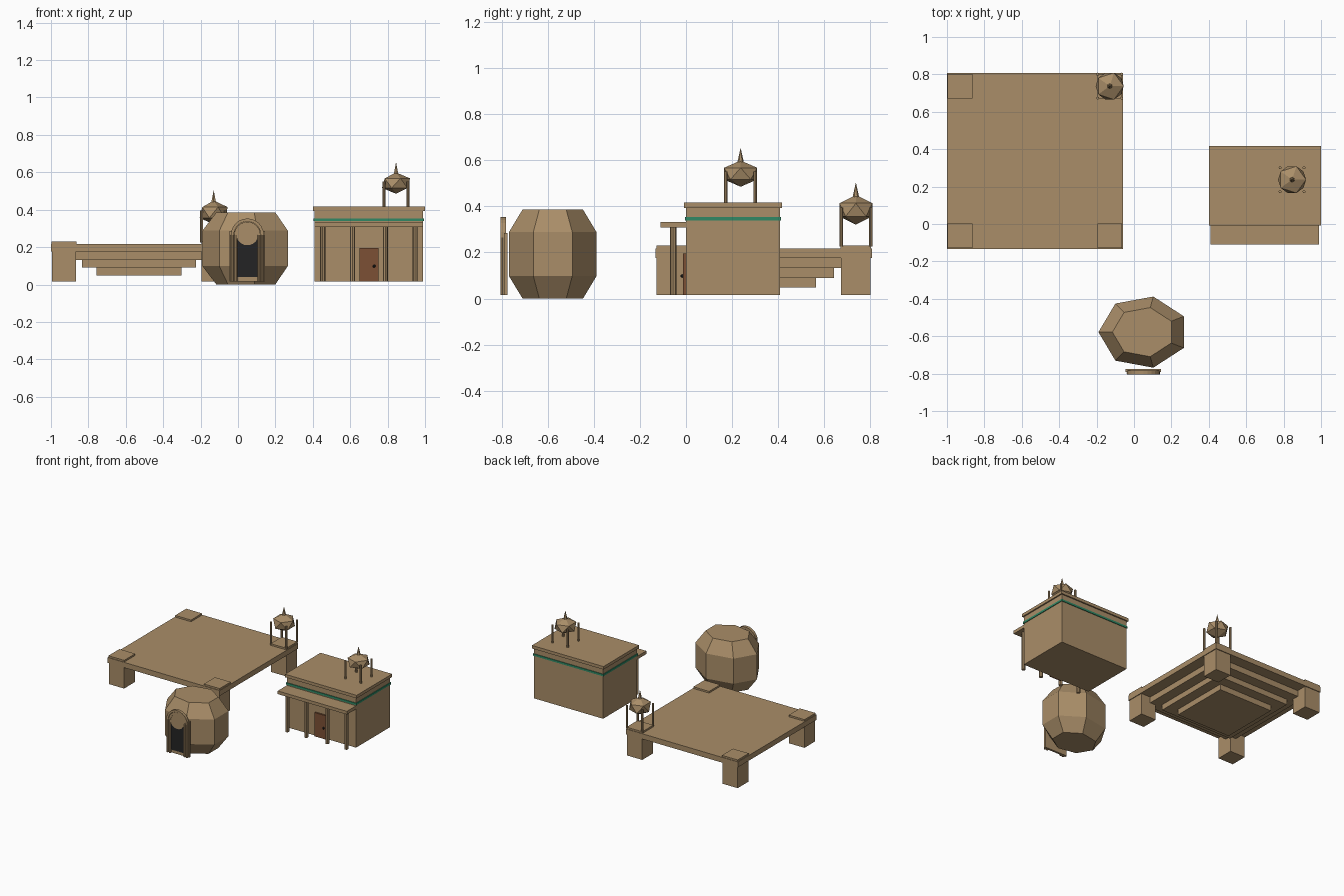
import bpy, bmesh, math
from mathutils import Matrix, Vector

if "Cube" in bpy.data.objects:
    bpy.data.objects.remove(bpy.data.objects["Cube"])


def material(name, rgb):
    m = bpy.data.materials.new(name)
    m.use_nodes = True
    m.diffuse_color = (*rgb, 1)
    m.node_tree.nodes["Principled BSDF"].inputs["Base Color"].default_value = (*rgb, 1)
    return m


SAND = material("sandstone", (0.40, 0.27, 0.14))
GREEN = material("green_trim", (0.03, 0.25, 0.13))
BROWN = material("brown_wood", (0.2, 0.08, 0.035))
BLACK = material("dark_opening", (0.017, 0.017, 0.018))


def finish(name, bm, mat):
    bmesh.ops.recalc_face_normals(bm, faces=bm.faces)
    mesh = bpy.data.meshes.new(name)
    bm.to_mesh(mesh)
    bm.free()
    mesh.materials.append(mat)
    obj = bpy.data.objects.new(name, mesh)
    bpy.context.collection.objects.link(obj)
    return obj


def box(name, x0, x1, y0, y1, z0, z1, mat=SAND):
    bm = bmesh.new()
    centre = Vector((x0 + x1, y0 + y1, z0 + z1)) / 2
    bmesh.ops.create_cube(bm, size=1, matrix=Matrix.Translation(centre)
                          @ Matrix.Diagonal((x1 - x0, y1 - y0, z1 - z0, 1)))
    return finish(name, bm, mat)


def cone(name, x, y, z0, z1, r0, r1, sides=8, mat=SAND):
    bm = bmesh.new()
    bmesh.ops.create_cone(bm, cap_ends=True, segments=sides, radius1=r0, radius2=r1,
                          depth=z1 - z0, matrix=Matrix.Translation((x, y, (z0 + z1) / 2)))
    return finish(name, bm, mat)


def cupola(prefix, x, y, base, height, reach):
    # four posts, a squashed faceted dome and a spike
    for sx in (-1, 1):
        for sy in (-1, 1):
            cone(prefix + "_post", x + sx * 0.064, y + sy * 0.064, base, height + 0.01, 0.008, 0.008)
    bm = bmesh.new()
    bmesh.ops.create_icosphere(bm, subdivisions=1, radius=1, matrix=Matrix.Translation((x, y, height))
                               @ Matrix.Diagonal((0.084, 0.084, reach, 1)))
    finish(prefix + "_dome", bm, SAND)
    cone(prefix + "_spike", x, y, height + reach - 0.012, height + reach + 0.055, 0.015, 0, 6)


# Stepped platform with four corner legs
PX, PY, HALF = -0.53, 0.337, 0.47


def tier(name, half, z0, z1):
    box(name, PX - half, PX + half, PY - half, PY + half, z0, z1)


tier("platform_slab", HALF, 0.177, 0.217)
tier("upper_step", 0.385, 0.132, 0.177)
tier("middle_step", 0.305, 0.09, 0.132)
tier("lower_step", 0.227, 0.047, 0.09)
for sx in (-1, 1):
    for sy in (-1, 1):
        cx, cy = PX + sx * 0.4, PY + sy * 0.4
        box("platform_leg", cx - 0.064, cx + 0.064, cy - 0.064, cy + 0.064, 0.015, 0.177)
        box("corner_pad", cx - 0.066, cx + 0.066, cy - 0.066, cy + 0.066, 0.217, 0.23)
cupola("platform_cupola", PX + 0.4, PY + 0.4, 0.225, 0.385, 0.064)

# Seven-sided rounded hut
bm = bmesh.new()
rings = []
for z, s in ((0, 0.69), (0.098, 1), (0.288, 1), (0.386, 0.69)):
    ring = []
    for i in range(7):
        a = math.pi + i * math.tau / 7
        ring.append(bm.verts.new((0.05 + 0.24 * s * math.cos(a), -0.578 + 0.195 * s * math.sin(a), z)))
    rings.append(ring)
for low, high in zip(rings, rings[1:]):
    for i in range(7):
        j = (i + 1) % 7
        bm.faces.new((low[i], low[j], high[j], high[i]))
bm.faces.new(rings[0])
bm.faces.new(rings[-1])
finish("hut_body", bm, SAND)

# Arched doorway in front of the hut
DX, ARCH = 0.05, 0.265
box("doorway_back", DX - 0.095, DX + 0.095, -0.79, -0.774, 0.015, 0.285)
box("doorway_opening", DX - 0.053, DX + 0.053, -0.797, -0.789, 0.04, 0.24, BLACK)
for side in (-1, 1):
    for offset in (0.062, 0.081):
        cone("doorway_column", DX + side * offset, -0.796, 0.015, ARCH, 0.009, 0.009)


def arch_band(name, inner, outer, y0, y1):
    # half-ring with a rectangular section
    bm = bmesh.new()
    loops = []
    for i in range(13):
        a = math.pi * i / 12
        loops.append([bm.verts.new((DX + r * math.cos(a), y, ARCH + r * math.sin(a)))
                      for r, y in ((inner, y0), (outer, y0), (outer, y1), (inner, y1))])
    for p, q in zip(loops, loops[1:]):
        for k in range(4):
            n = (k + 1) % 4
            bm.faces.new((p[k], p[n], q[n], q[k]))
    bm.faces.new(loops[0])
    bm.faces.new(loops[-1])
    finish(name, bm, SAND)


arch_band("outer_arch", 0.072, 0.088, -0.804, -0.782)
arch_band("inner_arch", 0.054, 0.07, -0.802, -0.784)
bm = bmesh.new()
bmesh.ops.create_cone(bm, cap_ends=True, segments=24, radius1=0.06, radius2=0.06, depth=0.012,
                      matrix=Matrix.Translation((DX, -0.794, ARCH + 0.005)) @ Matrix.Rotation(math.pi / 2, 4, "X"))
finish("arch_disc", bm, SAND)

# Flat-roofed house with a porch
box("house_body", 0.41, 0.99, 0, 0.407, 0.015, 0.396)
box("house_roof", 0.4, 1.0, -0.008, 0.417, 0.394, 0.417)
box("house_stripe", 0.405, 0.995, -0.005, 0.412, 0.339, 0.354, GREEN)
box("porch_roof", 0.41, 0.99, -0.11, 0, 0.308, 0.332)
for x in (0.453, 0.612, 0.788, 0.947):
    cone("porch_column", x, -0.056, 0.015, 0.308, 0.014, 0.014)
box("house_door", 0.65, 0.75, -0.012, 0, 0.015, 0.195, BROWN)
bm = bmesh.new()
bmesh.ops.create_icosphere(bm, subdivisions=2, radius=0.008, matrix=Matrix.Translation((0.728, -0.016, 0.098)))
finish("door_knob", bm, BLACK)
cupola("house_cupola", 0.845, 0.237, 0.415, 0.542, 0.057)
